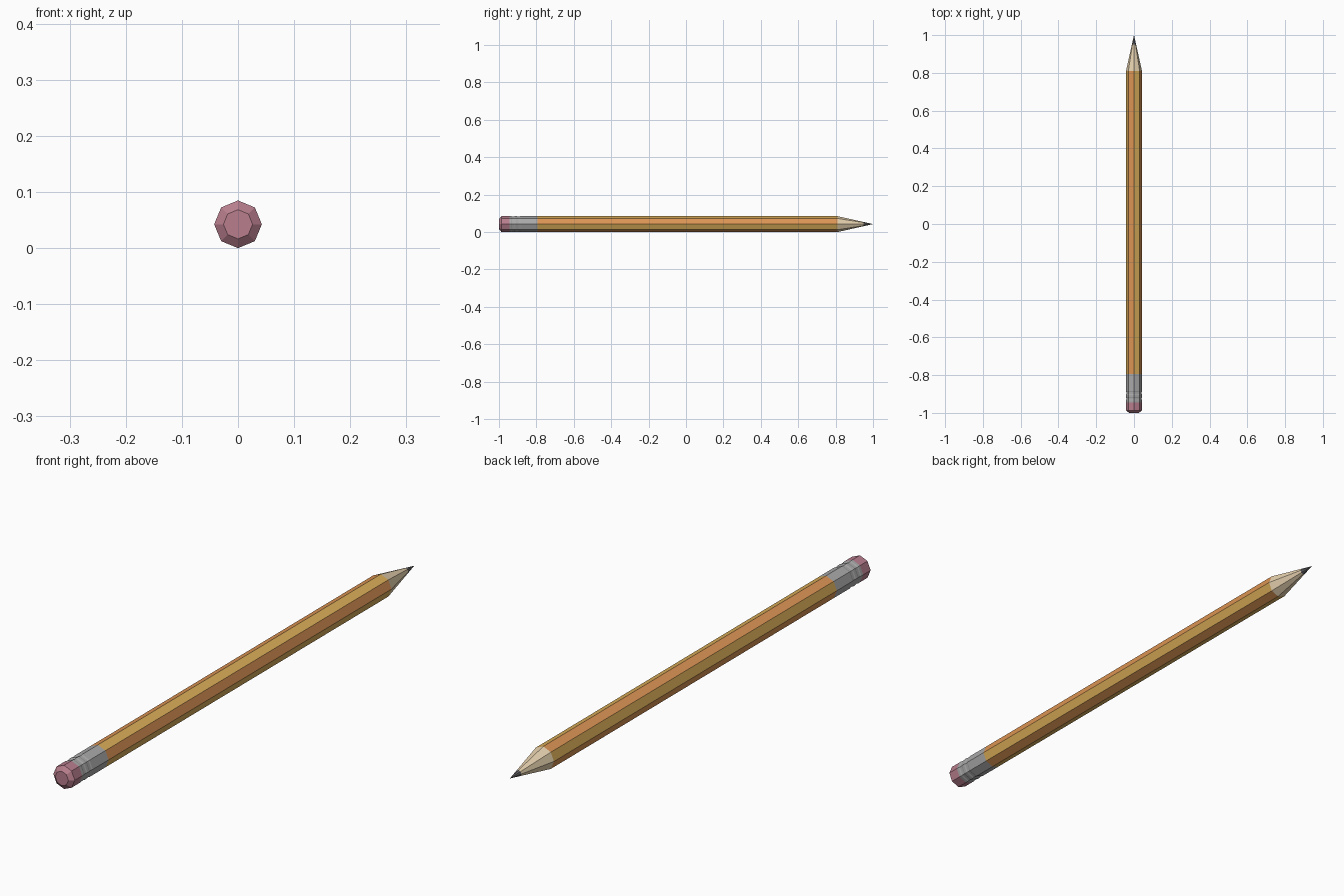
import bpy, bmesh
from math import sin, cos, pi

if "Cube" in bpy.data.objects:
    bpy.data.objects.remove(bpy.data.objects["Cube"])

SIDES = 8
R = 0.0425  # pencil radius, also the height of its axis


def material(name, rgb):
    m = bpy.data.materials.new(name)
    m.diffuse_color = (*rgb, 1)
    m.use_nodes = True
    m.node_tree.nodes["Principled BSDF"].inputs["Base Color"].default_value = m.diffuse_color
    return m


def loft(name, profile, mats, caps=(False, False)):
    """Octagonal tube along y from (y, radius) pairs; materials alternate by side."""
    bm = bmesh.new()
    rings = []
    for y, r in profile:
        n = 1 if r == 0 else SIDES
        rings.append([bm.verts.new((r * cos(2 * pi * k / SIDES), y,
                                    R + r * sin(2 * pi * k / SIDES))) for k in range(n)])
    for a, b in zip(rings, rings[1:]):
        for k in range(SIDES):
            j = (k + 1) % SIDES
            quad = [a[k], a[j]] + ([b[0]] if len(b) == 1 else [b[j], b[k]])
            bm.faces.new(quad).material_index = k % len(mats)
    for ring, wanted in zip((rings[0], rings[-1]), caps):
        if wanted:
            bm.faces.new(ring)
    bmesh.ops.recalc_face_normals(bm, faces=bm.faces)
    # open tubes: make sure the sides face away from the axis
    bm.normal_update()
    f = bm.faces[0]
    c = f.calc_center_median()
    if f.normal.x * c.x + f.normal.z * (c.z - R) < 0:
        bmesh.ops.reverse_faces(bm, faces=bm.faces)
    me = bpy.data.meshes.new(name)
    bm.to_mesh(me)
    bm.free()
    for m in mats:
        me.materials.append(m)
    ob = bpy.data.objects.new(name, me)
    bpy.context.collection.objects.link(ob)
    return ob


orange = material("orange_paint", (0.72, 0.30, 0.09))
ochre = material("ochre_paint", (0.70, 0.42, 0.10))
pink = material("eraser_pink", (0.48, 0.21, 0.27))
metal = material("ferrule_metal", (0.40, 0.40, 0.40))
wood = material("bare_wood", (0.78, 0.63, 0.42))
lead = material("graphite", (0.12, 0.12, 0.13))

# Eraser with a bevelled end
loft("eraser", [(-1.0, 0.026), (-0.987, R), (-0.945, R)], [pink], (True, False))

# Metal ferrule with two shallow crimped grooves
ferrule = [(-0.945, R)]
for y in (-0.925, -0.895):
    ferrule += [(y - 0.01, R), (y - 0.005, R - 0.0015), (y + 0.005, R - 0.0015), (y + 0.01, R)]
loft("ferrule", ferrule + [(-0.795, R)], [metal])

# Painted shaft with alternating side colours
loft("shaft", [(-0.795, R), (0.81, R)], [orange, ochre])

# Sharpened wood and graphite point
loft("sharpened_wood", [(0.81, R), (0.95, 0.0112)], [wood])
loft("graphite_tip", [(0.95, 0.0112), (1.0, 0)], [lead])
